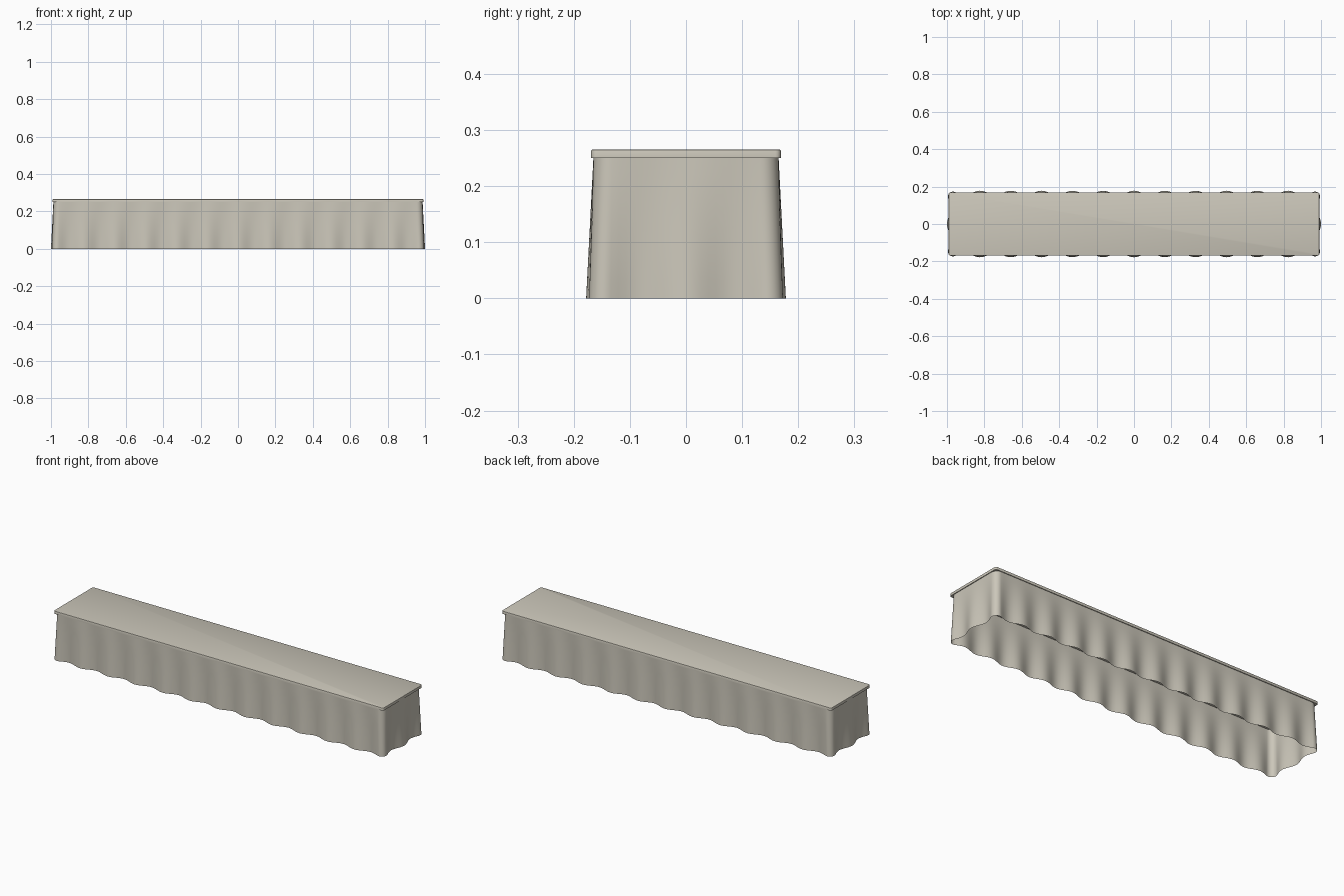
import bpy, bmesh, math

if "Cube" in bpy.data.objects:
    bpy.data.objects.remove(bpy.data.objects["Cube"])

cloth = bpy.data.materials.new("warm grey cloth")
cloth.diffuse_color = (0.60, 0.57, 0.49, 1)
cloth.use_nodes = True
cloth.node_tree.nodes["Principled BSDF"].inputs["Base Color"].default_value = cloth.diffuse_color

EXTRA = 0.822          # half length minus half depth
PITCH = 0.165          # spacing of the folds
R = 0.033              # skirt corner radius


def add_object(name, bm):
    me = bpy.data.meshes.new(name)
    bm.to_mesh(me)
    bm.free()
    ob = bpy.data.objects.new(name, me)
    bpy.context.collection.objects.link(ob)
    me.materials.append(cloth)
    bpy.ops.object.select_all(action='DESELECT')
    ob.select_set(True)
    bpy.context.view_layer.objects.active = ob
    bpy.ops.object.shade_smooth_by_angle(angle=math.radians(40))
    return ob


def outline(hx, hy, r, steps):
    """Rounded rectangle: (x, y, normal x, normal y, fold phase)."""
    pts = []
    corners = [(1, -1, -90), (1, 1, 0), (-1, 1, 90), (-1, -1, 180)]
    for sx, sy, a0 in corners:
        # corner arc, with a fold crest at its middle
        for i in range(9):
            t = i / 8
            a = math.radians(a0 + 90 * t)
            c, s = math.cos(a), math.sin(a)
            edge = (r / PITCH) * (2 * t - 1)
            pts.append((sx * (hx - r) + r * c, sy * (hy - r) + r * s, c, s, edge))
        # straight side that follows
        a = math.radians(a0 + 90)
        n = (round(math.cos(a)), round(math.sin(a)))
        d = (-n[1], n[0])
        half = (hx if d[0] else hy) - r
        waves = 12 if d[0] else 2
        count = waves * steps
        start = r / PITCH
        for i in range(1, count):
            t = i / count
            u = half * (2 * t - 1)
            off = hy if d[0] else hx
            pts.append((n[0] * off + d[0] * u, n[1] * off + d[1] * u,
                        n[0], n[1], start + (waves - 2 * start) * t))
    return pts


# Flat top panel with rounded rim
bm = bmesh.new()
bmesh.ops.create_cube(bm, size=1)
for v in bm.verts:
    v.co = (v.co.x * 2 * (0.169 + EXTRA), v.co.y * 2 * 0.169, 0.2575 + v.co.z * 0.015)
upright = [e for e in bm.edges if abs(e.verts[0].co.z - e.verts[1].co.z) > 0.01]
bmesh.ops.bevel(bm, geom=upright, offset=0.01, segments=4, profile=0.5, affect='EDGES')
rim = [e for e in bm.edges if all(v.co.z > 0.26 for v in e.verts)]
bmesh.ops.bevel(bm, geom=rim, offset=0.002, segments=2, profile=0.5, affect='EDGES')
add_object("table_top", bm)

# Draped skirt: folds deepen towards the hem
bm = bmesh.new()
LEVELS = 8
rings = []
for k in range(LEVELS + 1):
    t = k / LEVELS
    hy = 0.165 + 0.002 * t
    ring = []
    for x, y, nx, ny, ph in outline(hy + EXTRA, hy, R, 10):
        w = 0.011 * t * math.cos(2 * math.pi * ph)
        ring.append(bm.verts.new((x + nx * w, y + ny * w, 0.251 * (1 - t))))
    rings.append(ring)
for up, low in zip(rings, rings[1:]):
    for i in range(len(up)):
        j = (i + 1) % len(up)
        bm.faces.new((up[i], low[i], low[j], up[j]))
bmesh.ops.recalc_face_normals(bm, faces=bm.faces)
add_object("cloth_skirt", bm)
